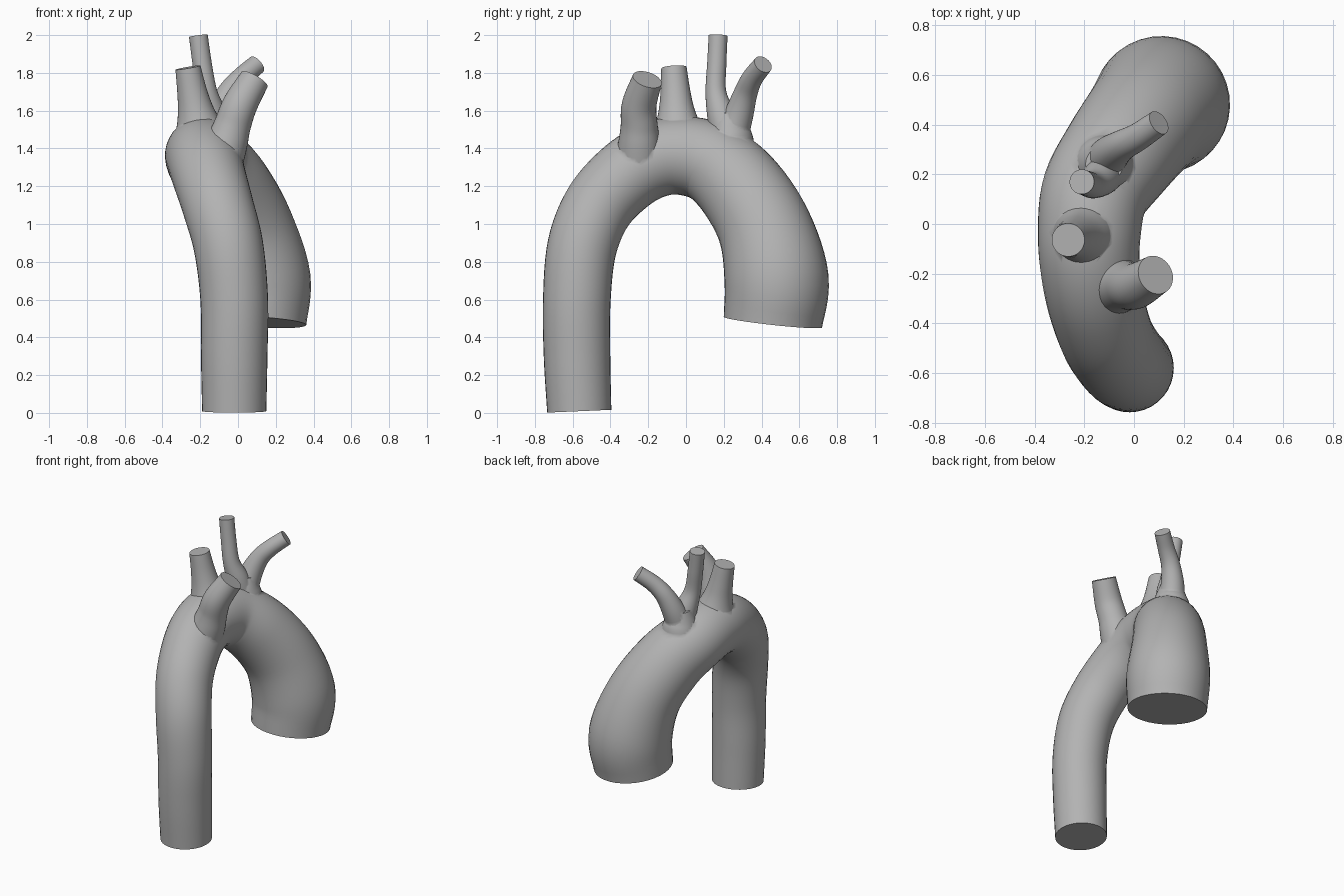
import bpy, bmesh, math
from mathutils import Vector

SIDES = 36
STEPS = 6

if "Cube" in bpy.data.objects:
    bpy.data.objects.remove(bpy.data.objects["Cube"], do_unlink=True)

# One plain grey for the whole vessel
grey = bpy.data.materials.new("plain_grey")
grey.use_nodes = True
grey.diffuse_color = (0.45, 0.45, 0.45, 1)
grey.node_tree.nodes["Principled BSDF"].inputs["Base Color"].default_value = grey.diffuse_color


def smooth_path(stations):
    """Catmull-Rom through (x, y, z, radius) stations."""
    pts = [Vector(s) for s in stations]
    pts = [2 * pts[0] - pts[1]] + pts + [2 * pts[-1] - pts[-2]]
    path = []
    for a, b, c, d in zip(pts, pts[1:], pts[2:], pts[3:]):
        for i in range(STEPS):
            t = i / STEPS
            path.append(0.5 * (2 * b + (c - a) * t + (2 * a - 5 * b + 4 * c - d) * t * t
                               + (3 * b - a - 3 * c + d) * t ** 3))
    return path + [pts[-2]]


def tube(name, stations):
    """Capped round tube of varying radius swept along a smooth path."""
    path = smooth_path(stations)
    centres = [p.xyz for p in path]
    bm = bmesh.new()
    rings = []
    side = Vector((1, 0, 0))
    last = len(path) - 1
    for i, p in enumerate(path):
        tangent = (centres[min(i + 1, last)] - centres[max(i - 1, 0)]).normalized()
        side = (side - tangent * side.dot(tangent)).normalized()
        up = tangent.cross(side)
        ring = []
        for k in range(SIDES):
            a = math.tau * k / SIDES
            ring.append(bm.verts.new(centres[i] + p.w * (math.cos(a) * side + math.sin(a) * up)))
        rings.append(ring)
    for lower, upper in zip(rings, rings[1:]):
        for k in range(SIDES):
            n = (k + 1) % SIDES
            bm.faces.new((lower[k], lower[n], upper[n], upper[k]))
    bm.faces.new(rings[0][::-1])
    bm.faces.new(rings[-1])
    bmesh.ops.recalc_face_normals(bm, faces=bm.faces)
    mesh = bpy.data.meshes.new(name)
    bm.to_mesh(mesh)
    bm.free()
    mesh.materials.append(grey)
    obj = bpy.data.objects.new(name, mesh)
    bpy.context.collection.objects.link(obj)
    return obj


# Main arch, from the long straight leg at the front to the wide short leg at the back
arch = tube("artery_arch", [
    (-0.02, -0.565, 0.009, 0.17), (-0.02, -0.577, 0.3, 0.176), (-0.02, -0.578, 0.6, 0.179),
    (-0.05, -0.55, 0.88, 0.184), (-0.105, -0.465, 1.09, 0.188), (-0.15, -0.33, 1.24, 0.194),
    (-0.175, -0.19, 1.33, 0.2), (-0.18, -0.04, 1.362, 0.207), (-0.155, 0.13, 1.325, 0.217),
    (-0.06, 0.28, 1.2, 0.233), (0.045, 0.415, 0.98, 0.25), (0.108, 0.479, 0.71, 0.276),
    (0.1, 0.46, 0.48, 0.262)])

# Side branches, flared where they leave the arch
branches = [
    tube("front_branch", [
        (-0.11, -0.25, 1.3, 0.13), (-0.06, -0.247, 1.43, 0.112), (-0.03, -0.248, 1.52, 0.098),
        (0.01, -0.248, 1.63, 0.092), (0.087, -0.205, 1.765, 0.08)]),
    tube("middle_branch", [
        (-0.19, -0.03, 1.38, 0.17), (-0.205, -0.042, 1.5, 0.128), (-0.224, -0.05, 1.6, 0.096),
        (-0.243, -0.056, 1.7, 0.079), (-0.265, -0.064, 1.828, 0.067)]),
    tube("fork_base", [
        (-0.125, 0.225, 1.32, 0.15), (-0.12, 0.235, 1.44, 0.125), (-0.12, 0.235, 1.51, 0.102),
        (-0.12, 0.24, 1.585, 0.075)]),
    tube("tall_branch", [
        (-0.11, 0.22, 1.46, 0.085), (-0.135, 0.185, 1.58, 0.074), (-0.165, 0.158, 1.7, 0.055),
        (-0.19, 0.163, 1.85, 0.051), (-0.21, 0.17, 1.997, 0.05)]),
    tube("back_branch", [
        (-0.12, 0.24, 1.46, 0.09), (-0.095, 0.28, 1.58, 0.077), (-0.05, 0.315, 1.69, 0.063),
        (0.015, 0.35, 1.77, 0.056), (0.1, 0.408, 1.845, 0.052)]),
]

# Weld the branches to the arch as one clean surface
bpy.ops.object.select_all(action='DESELECT')
arch.select_set(True)
bpy.context.view_layer.objects.active = arch
for branch in branches:
    weld = arch.modifiers.new("weld", 'BOOLEAN')
    weld.operation = 'UNION'
    weld.solver = 'EXACT'
    weld.object = branch
    bpy.ops.object.modifier_apply(modifier=weld.name)
    bpy.data.objects.remove(branch, do_unlink=True)

bpy.ops.object.shade_smooth_by_angle(angle=math.radians(50))
